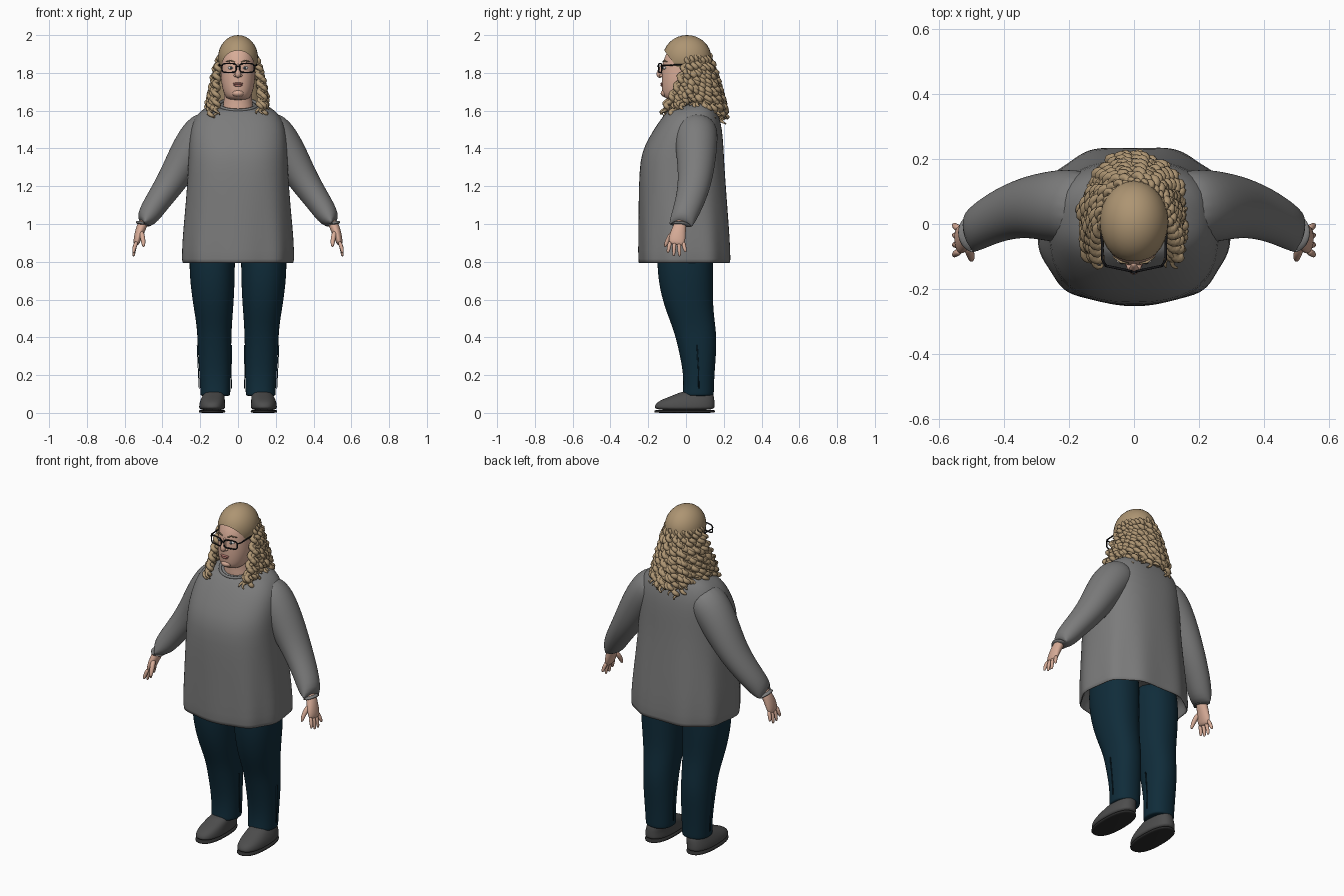
import bpy, bmesh, random
from math import sin, cos, pi, radians, copysign
from mathutils import Vector, Matrix

if "Cube" in bpy.data.objects:
    bpy.data.objects.remove(bpy.data.objects["Cube"])
random.seed(4)
SIDES = (("left", 1), ("right", -1))


def material(name, *rgb):
    m = bpy.data.materials.new(name)
    m.use_nodes = True
    m.diffuse_color = (*rgb, 1)
    bsdf = m.node_tree.nodes["Principled BSDF"]
    bsdf.inputs["Base Color"].default_value = (*rgb, 1)
    bsdf.inputs["Roughness"].default_value = .8
    return m


KNIT = material("grey knit", .2, .2, .2)
DENIM = material("dark blue denim", .005, .025, .042)
SHOE = material("charcoal shoe", .075, .075, .075)
SOLE = material("dark sole", .025, .025, .025)
SKIN = material("skin", .68, .41, .31)
HAIR = material("blonde hair", .42, .3, .17)
FRAME = material("black frame", .01, .01, .012)
LIP = material("lip pink", .5, .2, .17)
WHITE = material("eye white", .75, .72, .7)
IRIS = material("eye iris", .06, .08, .1)


def finish(name, bm, mat, sub=0):
    bmesh.ops.recalc_face_normals(bm, faces=bm.faces)
    me = bpy.data.meshes.new(name)
    bm.to_mesh(me)
    bm.free()
    me.materials.append(mat)
    for p in me.polygons:
        p.use_smooth = True
    ob = bpy.data.objects.new(name, me)
    bpy.context.collection.objects.link(ob)
    if sub:
        mod = ob.modifiers.new("smooth", "SUBSURF")
        mod.levels = mod.render_levels = sub
    return ob


def bridge(bm, rings):
    """Join rings of points with quads and cap both ends."""
    rows = [[bm.verts.new(p) for p in r] for r in rings]
    n = len(rows[0])
    for a, b in zip(rows, rows[1:]):
        for i in range(n):
            j = (i + 1) % n
            bm.faces.new((a[i], a[j], b[j], b[i]))
    bm.faces.new(rows[0])
    bm.faces.new(rows[-1])


def loft(name, rings, mat, power=2.0, n=24, ripple=None, sub=2):
    """Level rings given as z, centre x, half width, front y, back y, tilt."""
    bm = bmesh.new()
    out = []
    for z, cx, rx, yf, yb, *tilt in rings:
        row = []
        for i in range(n):
            a = 2 * pi * i / n
            c, s = (copysign(abs(f) ** (2 / power), f) for f in (cos(a), sin(a)))
            k = 1 + ripple(a, z) if ripple else 1
            y = (yf + yb) / 2 + s * k * (yb - yf) / 2
            row.append((cx + rx * c * k, y, z + (tilt[0] * y if tilt else 0)))
        out.append(row)
    bridge(bm, out)
    return finish(name, bm, mat, sub)


def tube(bm, pts, radii, n=10):
    """Sweep an ellipse along points; a radius is a number or a pair."""
    pts = [Vector(p) for p in pts]
    u, rings = None, []
    for i, p in enumerate(pts):
        t = (pts[min(i + 1, len(pts) - 1)] - pts[max(i - 1, 0)]).normalized()
        if u is None:
            u = Vector((1, 0, 0)) if abs(t.y) > .9 else Vector((0, 1, 0))
        u = (u - t * u.dot(t)).normalized()
        v = t.cross(u)
        r = radii[i] if isinstance(radii, (list, tuple)) else radii
        ru, rv = r if isinstance(r, tuple) else (r, r)
        rings.append([p + u * ru * cos(2 * pi * k / n) + v * rv * sin(2 * pi * k / n)
                      for k in range(n)])
    bridge(bm, rings)


def sweep(name, pts, radii, mat, n=10, sub=0):
    bm = bmesh.new()
    tube(bm, pts, radii, n)
    return finish(name, bm, mat, sub)


def ball(name, centre, size, mat, cut=None):
    bm = bmesh.new()
    m = Matrix.Translation(centre) @ Matrix.Diagonal((*size, 1))
    bmesh.ops.create_uvsphere(bm, u_segments=28, v_segments=16, radius=1, matrix=m)
    if cut:
        bmesh.ops.bisect_plane(bm, geom=bm.verts[:] + bm.edges[:] + bm.faces[:],
                               plane_co=cut[0], plane_no=cut[1], clear_outer=True)
    return finish(name, bm, mat)


# Loose sweater with a hollow hem and soft vertical folds
def folds(a, z):
    return .022 * max(0, min(1, (1.25 - z) / .45)) * cos(9 * a + 1.5)


loft("sweater_body", [
    (.92, 0, .26, -.21, .2), (.81, 0, .28, -.235, .225), (.79, 0, .288, -.243, .233),
    (.795, 0, .296, -.25, .24), (.92, 0, .294, -.25, .235), (1.1, 0, .277, -.25, .22),
    (1.28, 0, .265, -.248, .205), (1.38, 0, .262, -.235, .2), (1.46, 0, .258, -.195, .195),
    (1.54, 0, .245, -.145, .185), (1.6, 0, .2, -.105, .16, .1), (1.625, 0, .135, -.09, .12, .25),
    (1.63, 0, .1, -.085, .085, .35)], KNIT, 2.5, 48, folds, 1)
sweep("sweater_collar", [(.1 * cos(a), -.002 + .086 * sin(a), 1.632 + .03 * sin(a))
                         for a in (2 * pi * i / 32 for i in range(33))], .008, KNIT)

# Neck
loft("neck", [(1.57, 0, .09, -.075, .08), (1.63, 0, .078, -.065, .075),
              (1.68, 0, .074, -.07, .075), (1.75, 0, .07, -.06, .07)], SKIN)

for side, s in SIDES:
    # Sleeves
    sweep(side + "_sleeve", [
        (s * .12, .05, 1.53), (s * .19, .055, 1.485), (s * .268, .055, 1.37),
        (s * .35, .05, 1.225), (s * .44, .015, 1.1), (s * .503, -.028, 1.0),
        (s * .508, -.031, .99), (s * .5, -.028, 1.01)],
        [(.1, .09), (.118, .112), (.108, .1), (.09, .08), (.076, .065),
         (.064, .056), (.058, .05), (.04, .035)], KNIT, 20, 2)

    # Hands
    bm = bmesh.new()
    tube(bm, [(s * .495, -.025, 1.02), (s * .513, -.035, .98), (s * .527, -.045, .94),
              (s * .538, -.05, .9), (s * .541, -.052, .888)],
         [(.034, .028), (.036, .027), (.046, .024), (.045, .018), (.035, .01)], 12)
    for i, tip in enumerate((.846, .83, .828, .85)):
        base, end = -.084 + .023 * i, -.096 + .031 * i
        tube(bm, [(s * .535, base, .91), (s * .549, (base + end) / 2, .875),
                  (s * .553, end, tip + .008), (s * .552, end, tip)],
             [.012, .0115, .009, .004], 8)
    tube(bm, [(s * .515, -.06, .965), (s * .503, -.092, .925), (s * .5, -.108, .89),
              (s * .5, -.112, .878)], [.016, .015, .011, .004], 8)
    finish(side + "_hand", bm, SKIN, 1)

    # Trouser legs
    loft(side + "_trouser_leg", [
        (.96, s * .13, .12, -.15, .14), (.8, s * .138, .122, -.155, .145),
        (.68, s * .135, .118, -.145, .145), (.56, s * .13, .106, -.115, .143),
        (.45, s * .125, .092, -.07, .158), (.36, s * .125, .09, -.045, .164),
        (.22, s * .122, .084, -.015, .152), (.13, s * .12, .08, -.015, .148),
        (.095, s * .12, .08, -.02, .148), (.088, s * .12, .074, -.012, .14)],
        DENIM, 2.2)
    for off in (-.085, .085):
        sweep(side + "_leg_seam", [(s * .12 + off, .068, .13), (s * .123 + off * 1.02, .066, .22),
              (s * .125 + off * 1.07, .058, .36)], .003, DENIM, 6)

    # Shoes
    loft(side + "_shoe", [
        (.012, s * .137, .068, -.166, .15), (.035, s * .137, .07, -.168, .153),
        (.058, s * .136, .067, -.155, .152), (.08, s * .132, .062, -.105, .15),
        (.1, s * .128, .056, -.05, .145), (.115, s * .125, .045, -.02, .13)], SHOE, 2.4)
    loft(side + "_shoe_sole", [
        (0, s * .137, .064, -.162, .147), (.002, s * .137, .07, -.169, .154),
        (.013, s * .137, .071, -.17, .155), (.016, s * .137, .066, -.165, .15)],
        SOLE, 2.4, sub=1)

# Head
loft("head", [
    (1.655, 0, .05, -.095, .03), (1.675, 0, .068, -.122, .05), (1.71, 0, .082, -.128, .07),
    (1.76, 0, .091, -.13, .09), (1.82, 0, .092, -.128, .11), (1.88, 0, .092, -.118, .11),
    (1.94, 0, .08, -.085, .1), (1.975, 0, .045, -.05, .06)], SKIN, 2.1)
ball("chin", (0, -.108, 1.692), (.032, .026, .02), SKIN)
sweep("nose", [(0, -.12, 1.85), (0, -.131, 1.825), (0, -.143, 1.797), (0, -.142, 1.785),
               (0, -.128, 1.778)], [.008, .011, .017, .017, .008], SKIN, 12, 1)
ball("upper_lip", (0, -.126, 1.743), (.027, .009, .006), LIP)
ball("lower_lip", (0, -.126, 1.734), (.023, .01, .007), LIP)

for side, s in SIDES:
    ball(side + "_nostril", (s * .014, -.13, 1.786), (.009, .012, .008), SKIN)
    ball(side + "_eye", (s * .037, -.112, 1.826), (.017, .01, .008), WHITE)
    ball(side + "_iris", (s * .037, -.12, 1.826), (.007, .004, .007), IRIS)
    sweep(side + "_eyebrow", [(s * .018, -.122, 1.858), (s * .04, -.117, 1.866),
                              (s * .065, -.1, 1.858)], [.003, .004, .002], HAIR, 6)
    # Glasses: rounded rectangular rims that wrap back slightly, and temples
    rim = []
    for i in range(29):
        a = 2 * pi * i / 28
        c, d = (copysign(abs(f) ** .5, f) for f in (cos(a), sin(a)))
        rim.append((s * (.047 + .038 * c), -.137 + .008 * c, 1.826 + .024 * d))
    sweep(side + "_glasses_rim", rim, .0038, FRAME, 8)
    sweep(side + "_glasses_temple", [(s * .086, -.13, 1.838), (s * .097, -.11, 1.84),
                                     (s * .1, .01, 1.845)], .004, FRAME, 8)
sweep("glasses_bridge", [(-.011, -.145, 1.832), (0, -.15, 1.836), (.011, -.145, 1.832)],
      .0038, FRAME, 8)

# Swept-back hair over the skull, and a core behind the neck
ball("hair_cap", (0, .006, 1.88), (.106, .128, .12), HAIR,
     ((0, -.11, 1.912), (0, -.8, -.6)))
loft("hair_core", [(1.58, 0, .13, .07, .19), (1.68, 0, .12, .03, .175),
                   (1.78, 0, .108, .0, .15), (1.86, 0, .095, .0, .125)], HAIR)

# Ringlets: corkscrew locks fanning from the skull onto the shoulders and back
bm = bmesh.new()
for layer, top in enumerate((1.9, 1.84, 1.77)):
    count = 19
    for i in range(count):
        phi = radians(140) * (2 * (i + .33 * layer + .17) / count - 1)
        end = 1.545 + .06 * abs(sin(phi)) ** 4 + random.uniform(-.02, .03) + .015 * (2 - layer)
        phase, turns = random.uniform(0, 2 * pi), (top - end) / .046
        wide = random.uniform(.93, 1.03)
        steps = int(turns * 9)
        path, radii = [], []
        for k in range(steps + 1):
            t = k / steps
            z = top + (end - top) * t
            drop = (1.9 - z) / .35
            f = phi * (.69 + .31 * t)
            w = 2 * pi * turns * t + phase
            coil = .012 * min(1, .3 + 3 * t)
            path.append((sin(f) * (.098 + .075 * drop) * wide + coil * cos(w),
                         .012 + cos(f) * (.112 + .093 * drop) * wide + coil * sin(w), z))
            radii.append(.0135 * min(1, .6 + 2 * t, .25 + 5 * (1 - t)))
        tube(bm, path, radii, 8)
finish("hair_ringlets", bm, HAIR)
